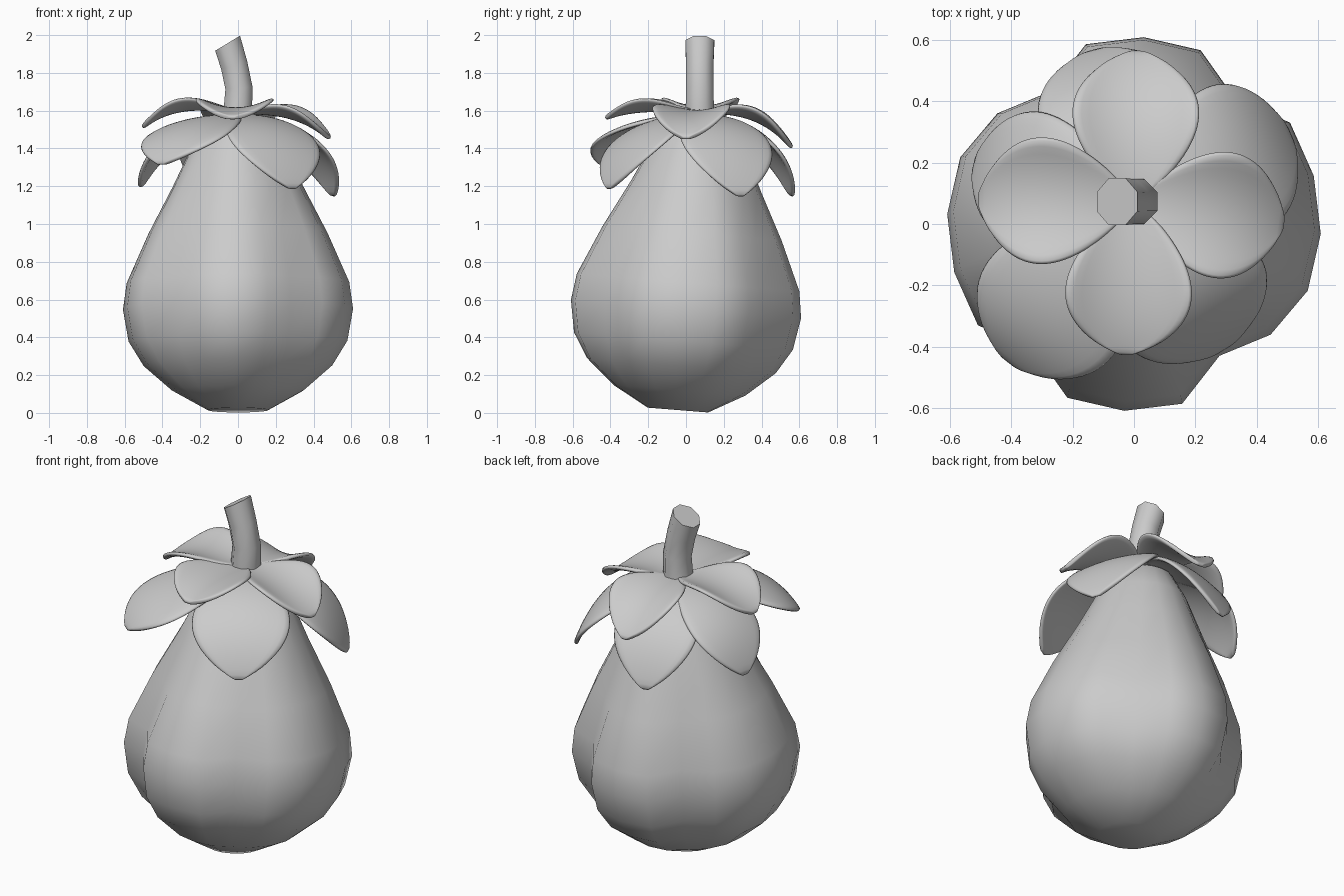
import bpy
import bmesh
from math import sin, cos, pi, radians
from mathutils import Vector

if "Cube" in bpy.data.objects:
    bpy.data.objects.remove(bpy.data.objects["Cube"])

grey = bpy.data.materials.new("plain_grey")
grey.use_nodes = True
colour = (0.6, 0.6, 0.6, 1)
grey.diffuse_color = colour
grey.node_tree.nodes["Principled BSDF"].inputs["Base Color"].default_value = colour


def make_object(name, bm, sharp_angle):
    bmesh.ops.recalc_face_normals(bm, faces=bm.faces)
    mesh = bpy.data.meshes.new(name)
    bm.to_mesh(mesh)
    bm.free()
    mesh.materials.append(grey)
    mesh.shade_smooth()
    mesh.set_sharp_from_angle(angle=radians(sharp_angle))
    obj = bpy.data.objects.new(name, mesh)
    bpy.context.collection.objects.link(obj)
    return obj


def loft(name, rings, sharp_angle):
    """Skin closed rings of points and cap both ends."""
    bm = bmesh.new()
    loops = [[bm.verts.new(p) for p in ring] for ring in rings]
    n = len(loops[0])
    for a, b in zip(loops, loops[1:]):
        for i in range(n):
            j = (i + 1) % n
            bm.faces.new((a[i], a[j], b[j], b[i]))
    bm.faces.new(loops[0])
    bm.faces.new(loops[-1])
    return make_object(name, bm, sharp_angle)


# Fruit body: pear profile with four shallow grooves, tilted slightly back
PROFILE = [(0.015, 0.16), (0.12, 0.35), (0.25, 0.50), (0.38, 0.58), (0.55, 0.61),
           (0.69, 0.59), (0.95, 0.475), (1.2, 0.345), (1.4, 0.25), (1.54, 0.16),
           (1.59, 0.08)]
LOBES = [0.84, 0.94, 0.995, 1, 0.995, 0.995, 0.86, 0.995, 1, 0.995]
SIDES = 20
TILT = 0.08
rings = []
for z, r in PROFILE:
    depth = min(1, (r / 0.58) ** 2)
    ring = []
    for i in range(SIDES):
        a = radians(-57) + 2 * pi * i / SIDES
        rad = r * (1 - (1 - LOBES[i % 10]) * depth)
        y = rad * sin(a)
        ring.append((rad * cos(a), y + (z - 0.55) * TILT, z - y * TILT))
    rings.append(ring)
loft("fruit_body", rings, 60)

# Stem: eight-sided tube bending to one side, with a slanted cut
STEM = [(0, 1.5, 0, 0.083), (0, 1.62, 0, 0.081), (0.005, 1.72, 5, 0.078),
        (-0.02, 1.84, 18, 0.078), (-0.055, 1.957, 31, 0.083)]
rings = []
for x, z, tilt, r in STEM:
    t = radians(tilt)
    ring = []
    for i in range(8):
        a = 2 * pi * (i + 0.5) / 8
        u = r * cos(a)
        ring.append((x + u * cos(t), 0.073 + r * sin(a), z + u * sin(t)))
    rings.append(ring)
loft("stem", rings, 50)

# Leaves: round blades with pointed tips along a drooping arc
ROOT = Vector((0, 0.07))
ROWS, COLS = 14, 8


def leaf(name, tip, half_width, root_z, crest_z, crest_at, cup):
    way = Vector(tip[:2]) - ROOT
    length = way.length
    way.normalize()
    side = Vector((-way.y, way.x))
    bm = bmesh.new()
    grid = []
    for i in range(ROWS + 1):
        t = 0.015 + 0.98 * i / ROWS
        d = length * (2 * t * (1 - t) * crest_at + t * t)
        z = root_z * (1 - t) ** 2 + 2 * t * (1 - t) * crest_z + t * t * tip[2]
        w = half_width * sin(pi * t ** 1.05) ** 0.68
        row = []
        for j in range(COLS + 1):
            v = 2 * j / COLS - 1
            p = ROOT + way * d + side * (w * v)
            row.append(bm.verts.new((p.x, p.y, z + cup * (v * w / half_width) ** 2)))
        grid.append(row)
    for a, b in zip(grid, grid[1:]):
        for j in range(COLS):
            bm.faces.new((a[j], a[j + 1], b[j + 1], b[j]))
    obj = make_object(name, bm, 180)
    solid = obj.modifiers.new("thickness", "SOLIDIFY")
    solid.thickness = 0.025
    solid.offset = 0
    soft = obj.modifiers.new("rounded_rim", "SUBSURF")
    soft.levels = soft.render_levels = 1


# Upper ring: cupped upward; tip position and crest height
UPPER = {"left": ((-0.51, 0.08, 1.51), 1.66), "front": ((-0.03, -0.43, 1.56), 1.63),
         "right": ((0.49, 0.0, 1.45), 1.61), "back": ((0.01, 0.565, 1.4), 1.62)}
for place, (tip, crest) in UPPER.items():
    leaf("upper_leaf_" + place, tip, 0.21, 1.59, crest, 0.65, 0.06)

# Lower ring: drooping sides; tip position and half width
LOWER = {"front_right": ((0.29, -0.41, 1.18), 0.265),
         "back_right": ((0.51, 0.29, 1.14), 0.255),
         "back": ((-0.13, 0.565, 1.14), 0.235),
         "back_left": ((-0.52, 0.195, 1.19), 0.22),
         "front_left": ((-0.41, -0.45, 1.31), 0.26)}
for place, (tip, width) in LOWER.items():
    leaf("lower_leaf_" + place, tip, width, 1.57, 1.58, 0.78, -0.04)
